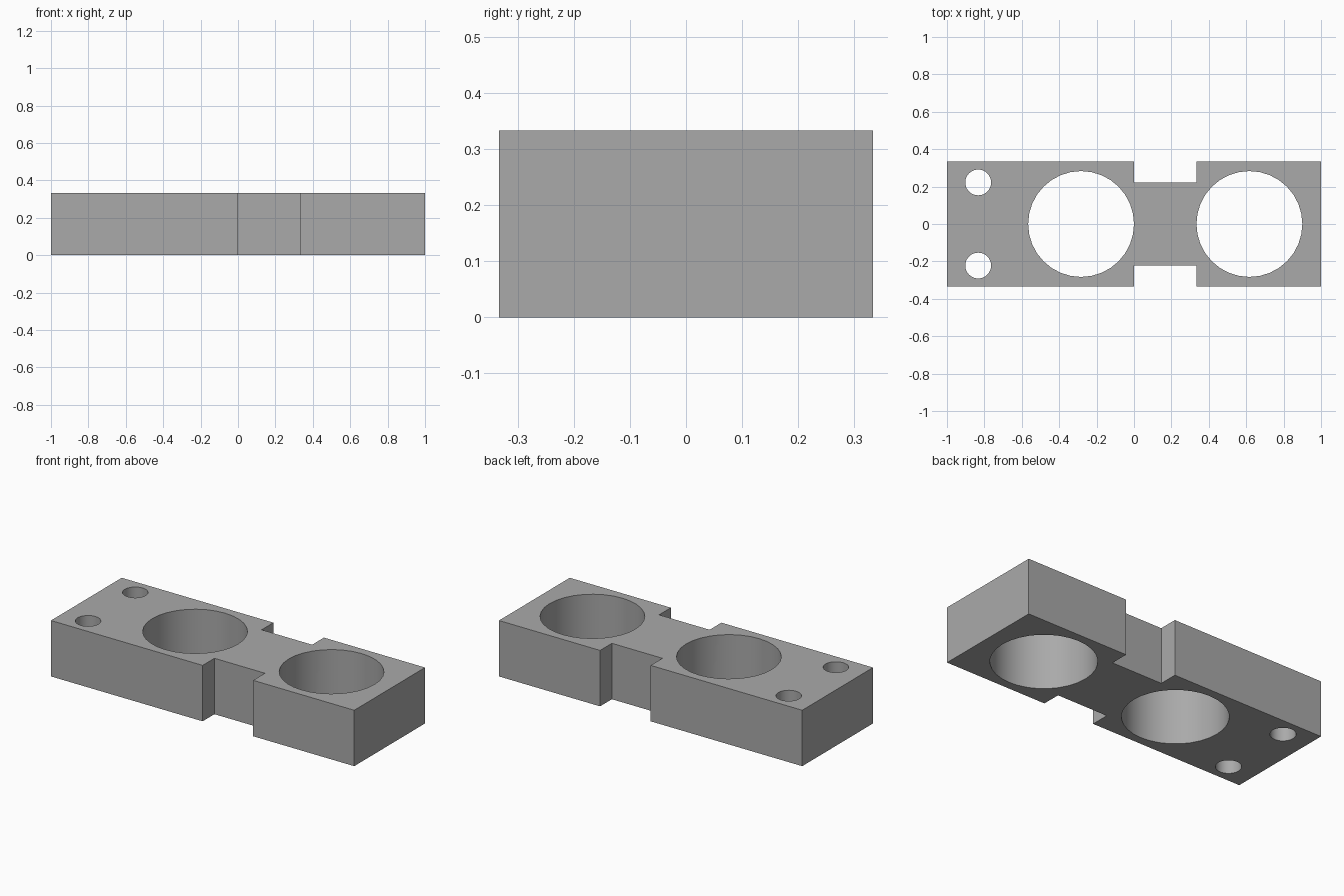
import bpy
import bmesh
from math import radians

cube = bpy.data.objects.get("Cube")
if cube:
    bpy.data.objects.remove(cube, do_unlink=True)

HEIGHT = 1 / 3
HALF_DEPTH = 1 / 3
WAIST = 2 / 9

# Single grey material
grey = bpy.data.materials.new("plain grey")
grey.use_nodes = True
colour = (0.4, 0.4, 0.4, 1)
grey.diffuse_color = colour
grey.node_tree.nodes["Principled BSDF"].inputs["Base Color"].default_value = colour


def add_object(name, bm):
    bmesh.ops.recalc_face_normals(bm, faces=bm.faces)
    mesh = bpy.data.meshes.new(name)
    bm.to_mesh(mesh)
    bm.free()
    mesh.materials.append(grey)
    obj = bpy.data.objects.new(name, mesh)
    bpy.context.collection.objects.link(obj)
    return obj


# Block outline: one side, then mirrored for the other
side = [(-1, HALF_DEPTH), (0, HALF_DEPTH), (0, WAIST),
        (1 / 3, WAIST), (1 / 3, HALF_DEPTH), (1, HALF_DEPTH)]
outline = side + [(x, -y) for x, y in reversed(side)]
bm = bmesh.new()
face = bm.faces.new([bm.verts.new((x, y, 0)) for x, y in outline])
extruded = bmesh.ops.extrude_face_region(bm, geom=[face], use_keep_orig=True)
top = [v for v in extruded["geom"] if isinstance(v, bmesh.types.BMVert)]
bmesh.ops.translate(bm, verts=top, vec=(0, 0, HEIGHT))
block = add_object("holder_block", bm)

# Two large bores and two small mounting holes, cut right through
holes = [(-0.283, 0, 0.283), (0.617, 0, 0.283),
         (-0.833, WAIST, 0.069), (-0.833, -WAIST, 0.069)]
bpy.context.view_layer.objects.active = block
block.select_set(True)
for x, y, radius in holes:
    bm = bmesh.new()
    bmesh.ops.create_cone(bm, cap_ends=True, segments=32,
                          radius1=radius, radius2=radius, depth=1)
    bmesh.ops.translate(bm, verts=bm.verts, vec=(x, y, HEIGHT / 2))
    cutter = add_object("hole_cutter", bm)
    cutter.hide_render = True
    cut = block.modifiers.new("hole", "BOOLEAN")
    cut.operation = "DIFFERENCE"
    cut.solver = "EXACT"
    cut.object = cutter
    bpy.ops.object.modifier_apply(modifier=cut.name)
    bpy.data.objects.remove(cutter, do_unlink=True)

# Smooth hole walls, sharp rims and corners
for obj in bpy.context.selected_objects:
    obj.select_set(obj == block)
bpy.ops.object.shade_smooth_by_angle(angle=radians(30))
